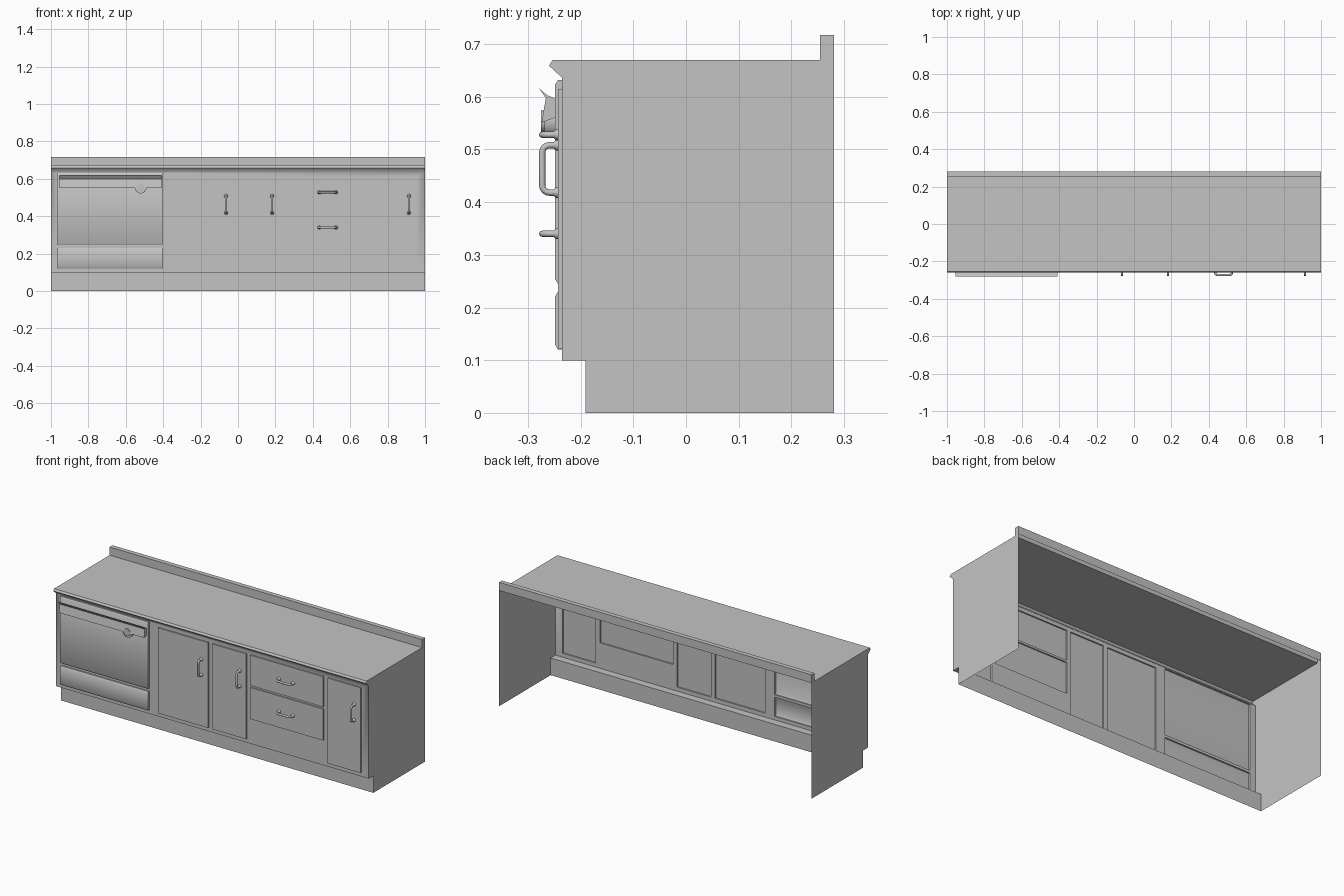
import bpy
import bmesh
from math import radians, sin, cos, pi
from mathutils import Vector, Matrix

if "Cube" in bpy.data.objects:
    bpy.data.objects.remove(bpy.data.objects["Cube"], do_unlink=True)

GREY = bpy.data.materials.new("plain grey")
GREY.use_nodes = True
GREY.diffuse_color = (0.55, 0.55, 0.55, 1)
GREY.node_tree.nodes["Principled BSDF"].inputs["Base Color"].default_value = (0.55, 0.55, 0.55, 1)

FRONT, DOOR, OVEN = -0.235, -0.243, -0.249


def smooth(obj, angle):
    bpy.ops.object.select_all(action='DESELECT')
    obj.select_set(True)
    bpy.context.view_layer.objects.active = obj
    bpy.ops.object.shade_smooth_by_angle(angle=radians(angle))


def finish(name, bm, angle=None):
    bmesh.ops.remove_doubles(bm, verts=bm.verts, dist=0.0001)
    bmesh.ops.recalc_face_normals(bm, faces=bm.faces)
    mesh = bpy.data.meshes.new(name)
    bm.to_mesh(mesh)
    bm.free()
    mesh.materials.append(GREY)
    obj = bpy.data.objects.new(name, mesh)
    bpy.context.collection.objects.link(obj)
    if angle:
        smooth(obj, angle)
    return obj


def sweep_x(bm, profile, x0, x1, skip=()):
    """Extrude an open (y, z) profile along x and cap both ends."""
    rows = [[bm.verts.new((x, y, z)) for y, z in profile] for x in (x0, x1)]
    for i in range(len(profile) - 1):
        if i not in skip:
            bm.faces.new((rows[0][i], rows[0][i + 1], rows[1][i + 1], rows[1][i]))
    for row in rows:
        bm.faces.new(row)


# Openings in the cabinet front: x0, x1, z0, z1
doors = {
    "wide_door": (-0.342, -0.022, 0.122, 0.615),
    "narrow_door": (0.005, 0.222, 0.122, 0.615),
    "end_door": (0.743, 0.955, 0.122, 0.615),
    "upper_drawer": (0.247, 0.715, 0.44, 0.615),
    "lower_drawer": (0.247, 0.715, 0.246, 0.428),
}
oven_panels = {
    "oven_door": (-0.965, -0.403, 0.245, 0.632),
    "oven_drawer": (-0.965, -0.403, 0.12, 0.23),
}

# Carcass: sheet shell, open at the back and underneath
outline = [(0.281, 0), (-0.191, 0), (-0.191, 0.099), (FRONT, 0.099), (FRONT, 0.636),
           (-0.26, 0.659), (-0.253, 0.67), (0.254, 0.67), (0.254, 0.717),
           (0.281, 0.717), (0.281, 0.67)]
bm = bmesh.new()
sweep_x(bm, outline, -1, 1, skip=(0, 3))
face_edges = []
for x0, x1, z0, z1 in [(-1, 1, 0.099, 0.636), *doors.values(), *oven_panels.values()]:
    loop = [bm.verts.new((x, FRONT, z)) for x, z in ((x0, z0), (x1, z0), (x1, z1), (x0, z1))]
    face_edges += [bm.edges.new((loop[i], loop[(i + 1) % 4])) for i in range(4)]
bmesh.ops.triangle_fill(bm, edges=face_edges, use_beauty=True, normal=(0, -1, 0))
finish("cabinet_shell", bm, 50)

# Doors and drawers: shallow trays open at the back
for name, (x0, x1, z0, z1) in doors.items():
    bm = bmesh.new()
    sweep_x(bm, [(FRONT, z0), (DOOR, z0), (DOOR, z1), (FRONT, z1)], x0, x1)
    finish(name, bm)

# Oven panels with chamfered top and bottom edges
for name, (x0, x1, z0, z1) in oven_panels.items():
    bm = bmesh.new()
    sweep_x(bm, [(FRONT, z0), (DOOR, z0), (OVEN, z0 + 0.01), (OVEN, z1 - 0.01),
                 (DOOR, z1), (FRONT, z1)], x0, x1)
    finish(name, bm, 40)

# Flared grip strip along the top of the oven door
bm = bmesh.new()
sweep_x(bm, [(OVEN, 0.597), (-0.264, 0.603), (-0.28, 0.617), (-0.266, 0.598),
             (-0.274, 0.551), (OVEN, 0.56)], -0.955, -0.41)
finish("oven_grip", bm)

# Round oven dial: a stepped disc
bm = bmesh.new()
for radius, tip in ((0.031, -0.269), (0.021, -0.275)):
    place = Matrix.Translation((-0.52, (OVEN + tip) / 2, 0.553)) @ Matrix.Rotation(pi / 2, 4, 'X')
    bmesh.ops.create_cone(bm, cap_ends=True, segments=24, radius1=radius, radius2=radius,
                          depth=OVEN - tip, matrix=place)
finish("oven_dial", bm, 40)


def pull_handle(name, x, z, upright):
    """Bent tube with flared feet, built as a bevelled curve."""
    half, bend, bar = 0.045, 0.014, -0.273
    side = [(half, DOOR, 1.7), (half, DOOR - 0.004, 1.6), (half, DOOR - 0.008, 1)]
    for step in range(5):
        a = step * pi / 8
        side.append((half - bend + bend * cos(a), bar + bend - bend * sin(a), 1))
    path = side + [(-u, y, r) for u, y, r in reversed(side)]
    curve = bpy.data.curves.new(name, 'CURVE')
    curve.dimensions = '3D'
    curve.bevel_depth = 0.006
    curve.bevel_resolution = 2
    curve.use_fill_caps = True
    spline = curve.splines.new('POLY')
    spline.points.add(len(path) - 1)
    for point, (u, y, r) in zip(spline.points, path):
        point.co = (x, y, z + u, 1) if upright else (x + u, y, z, 1)
        point.radius = r
    curve.materials.append(GREY)
    obj = bpy.data.objects.new(name, curve)
    bpy.context.collection.objects.link(obj)
    bpy.ops.object.select_all(action='DESELECT')
    obj.select_set(True)
    bpy.context.view_layer.objects.active = obj
    bpy.ops.object.convert(target='MESH')
    smooth(bpy.context.view_layer.objects.active, 50)


for part, x in (("wide_door", -0.064), ("narrow_door", 0.182), ("end_door", 0.914)):
    pull_handle(part + "_handle", x, 0.463, True)
for part, z in (("upper_drawer", 0.528), ("lower_drawer", 0.34)):
    pull_handle(part + "_handle", 0.479, z, False)
